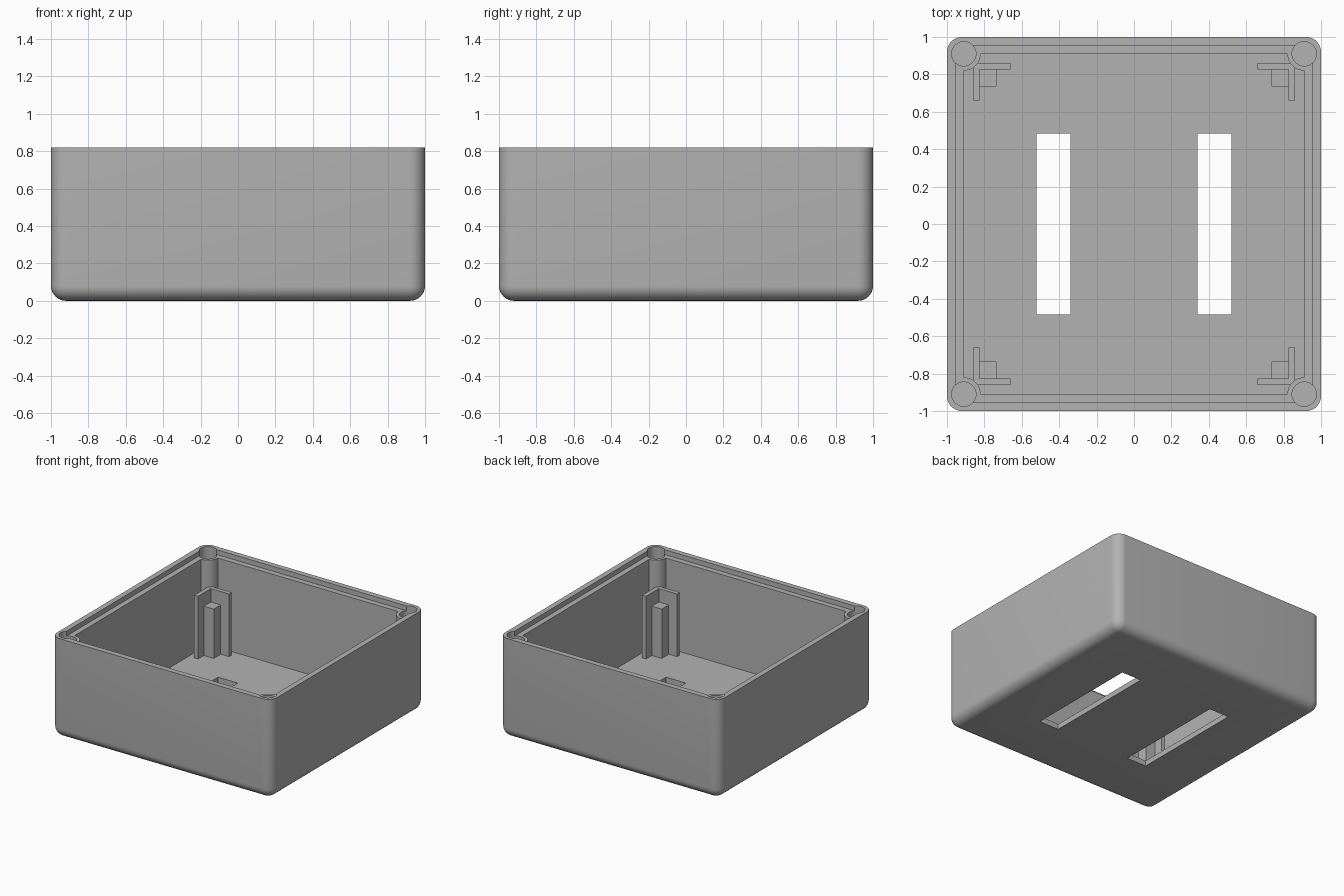
import bpy
import bmesh
from mathutils import Matrix, Vector

HEIGHT = 0.82
FLOOR = 0.045
LEDGE = HEIGHT - 0.04
INNER = 0.91      # half width of the cavity, also the screw boss centres
LIP = 0.955       # half width inside the rim
CORNERS = [(sx, sy) for sx in (-1, 1) for sy in (-1, 1)]

default = bpy.data.objects.get("Cube")
if default:
    bpy.data.objects.remove(default, do_unlink=True)

grey = bpy.data.materials.new("plain grey")
grey.use_nodes = True
grey.diffuse_color = (0.45, 0.45, 0.45, 1)
grey.node_tree.nodes["Principled BSDF"].inputs["Base Color"].default_value = grey.diffuse_color


def make_object(name, bm):
    bmesh.ops.recalc_face_normals(bm, faces=bm.faces)
    mesh = bpy.data.meshes.new(name)
    bm.to_mesh(mesh)
    bm.free()
    mesh.materials.append(grey)
    obj = bpy.data.objects.new(name, mesh)
    bpy.context.collection.objects.link(obj)
    return obj


def add_box(bm, a, b):
    """Box between two opposite corners."""
    a, b = Vector(a), Vector(b)
    size = [abs(v) for v in b - a]
    matrix = Matrix.Translation((a + b) / 2) @ Matrix.Diagonal((*size, 1))
    return bmesh.ops.create_cube(bm, size=1, matrix=matrix)


def add_cylinder(bm, x, y, radius, z0, z1):
    bmesh.ops.create_cone(bm, cap_ends=True, segments=48, radius1=radius, radius2=radius,
                          depth=z1 - z0, matrix=Matrix.Translation((x, y, (z0 + z1) / 2)))


def boolean(target, cutter, operation="DIFFERENCE"):
    mod = target.modifiers.new(operation.lower(), "BOOLEAN")
    mod.object = cutter
    mod.operation = operation
    mod.solver = "EXACT"
    bpy.context.view_layer.objects.active = target
    bpy.ops.object.modifier_apply(modifier=mod.name)
    bpy.data.objects.remove(cutter, do_unlink=True)


def box_object(name, a, b):
    bm = bmesh.new()
    add_box(bm, a, b)
    return make_object(name, bm)


def cylinders(name, radius, z0, z1):
    bm = bmesh.new()
    for sx, sy in CORNERS:
        add_cylinder(bm, sx * INNER, sy * INNER, radius, z0, z1)
    return make_object(name, bm)


# Outer shell with rounded sides and underside
bm = bmesh.new()
add_box(bm, (-1, -1, 0), (1, 1, HEIGHT))
rounded = [e for e in bm.edges if min(v.co.z for v in e.verts) < 0.01]
bmesh.ops.bevel(bm, geom=rounded, offset=0.08, segments=8, profile=0.5, affect="EDGES")
case = make_object("case", bm)

# Cavity, leaving a round screw boss in each corner
cavity = box_object("cavity_cutter", (-INNER, -INNER, FLOOR), (INNER, INNER, HEIGHT + 0.1))
boolean(cavity, cylinders("boss_cutter", 0.09, 0, HEIGHT + 0.2))
boolean(case, cavity)

# Stepped ledge inside the rim, screw holes and the two floor slots
boolean(case, box_object("ledge_cutter", (-LIP, -LIP, LEDGE), (LIP, LIP, HEIGHT + 0.1)))
boolean(case, cylinders("hole_cutter", 0.065, 0.4, HEIGHT + 0.1))
for side in (-1, 1):
    boolean(case, box_object("slot_cutter", (side * 0.34, -0.483, -0.1),
                             (side * 0.52, 0.483, 0.2)))

bpy.ops.object.select_all(action="DESELECT")
case.select_set(True)
bpy.context.view_layer.objects.active = case
bpy.ops.object.shade_smooth_by_angle(angle=0.5)

# Angled corner brackets and the lower support posts standing inside them
for sx, sy in CORNERS:
    name = ("back" if sy > 0 else "front") + ("_left" if sx > 0 else "_right")
    bottom, top = FLOOR - 0.01, 0.56
    bm = bmesh.new()
    outline = [(0.86, 0.86), (0.66, 0.86), (0.66, 0.825),
               (0.825, 0.825), (0.825, 0.66), (0.86, 0.66)]
    face = bm.faces.new([bm.verts.new((sx * x, sy * y, bottom)) for x, y in outline])
    extruded = bmesh.ops.extrude_face_region(bm, geom=[face])["geom"]
    verts = [g for g in extruded if isinstance(g, bmesh.types.BMVert)]
    bmesh.ops.translate(bm, verts=verts, vec=(0, 0, top - bottom))
    make_object(name + "_bracket", bm)
    box_object(name + "_support_post", (sx * 0.735, sy * 0.735, bottom),
               (sx * 0.825, sy * 0.825, 0.45))
